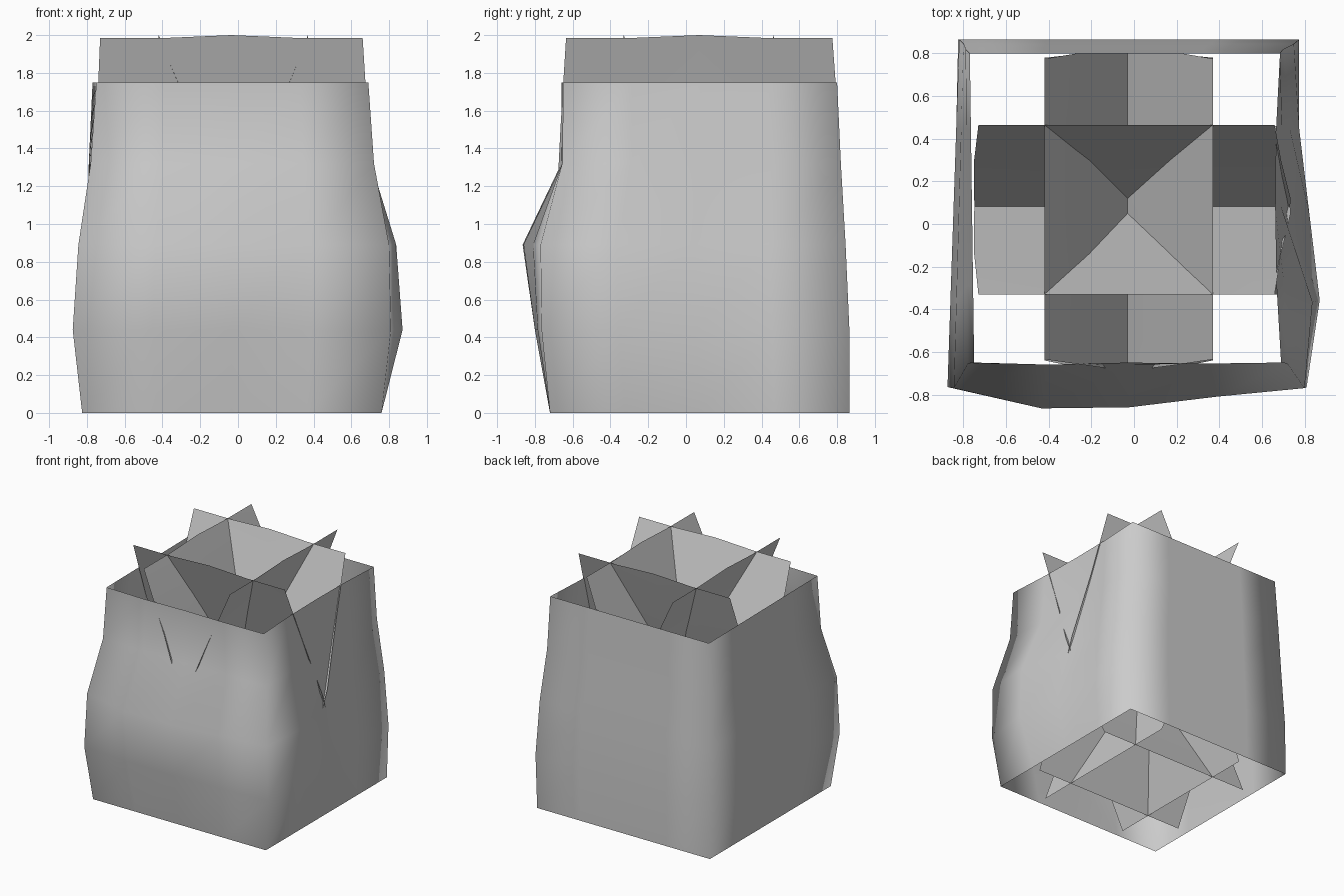
import bpy
import bmesh
from mathutils import Vector

if "Cube" in bpy.data.objects:
    bpy.data.objects.remove(bpy.data.objects["Cube"], do_unlink=True)

grey = bpy.data.materials.new("light_grey")
grey.use_nodes = True
COLOUR = (0.6, 0.6, 0.6, 1)
grey.diffuse_color = COLOUR
grey.node_tree.nodes["Principled BSDF"].inputs["Base Color"].default_value = COLOUR


def build_grid(name, rows, closed):
    """Skin rows of points with quads and make an object of them."""
    bm = bmesh.new()
    grid = [[bm.verts.new(p) for p in row] for row in rows]
    count = len(rows[0])
    for low, high in zip(grid, grid[1:]):
        for i in range(count if closed else count - 1):
            j = (i + 1) % count
            bm.faces.new((low[i], low[j], high[j], high[i]))
    for face in bm.faces:
        face.smooth = True
    mesh = bpy.data.meshes.new(name)
    bm.to_mesh(mesh)
    bm.free()
    mesh.materials.append(grey)
    obj = bpy.data.objects.new(name, mesh)
    bpy.context.collection.objects.link(obj)
    return obj


def side(a, b, outward, bulge):
    """Start corner plus three bulged points along one wall."""
    points = [a]
    for k, amount in enumerate(bulge):
        points.append(a.lerp(b, (k + 1) / 4) + outward * amount)
    return points


# Bag wall: z, left x front/back, right x front/back, y front/back, bulges
FLAT = (0, 0, 0)
levels = [
    (0.00, -.825, -.825, .76, .76, -.72, .865, FLAT, FLAT),
    (0.44, -.875, -.82, .81, .775, -.765, .865, (.035, .035, .02), (.07, .03, -.01)),
    (0.89, -.845, -.80, .80, .75, -.77, .845, (.095, .09, .04), (.05, -.05, -.03)),
    (1.32, -.78, -.79, .72, .70, -.655, .82, (.005, .005, 0), (-.01, -.02, -.01)),
    (1.75, -.75, -.77, .69, .685, -.65, .80, (.01, 0, .005), (-.02, -.025, -.02)),
]
rings = []
for z, lf, lb, rf, rb, yf, yb, front, right in levels:
    fl, fr = Vector((lf, yf, z)), Vector((rf, yf, z))
    br, bl = Vector((rb, yb, z)), Vector((lb, yb, z))
    rings.append(side(fl, fr, Vector((0, -1, 0)), front)
                 + side(fr, br, Vector((1, 0, 0)), right)
                 + side(br, bl, Vector((0, 1, 0)), FLAT)
                 + side(bl, fl, Vector((-1, 0, 0)), FLAT))
build_grid("bag_wall", rings, True)


# Crossed inner sheets, each leaning from one side to the other
def sheet(name, along_x, offsets, starts, ends):
    rows = []
    for i, (offset, start, end) in enumerate(zip(offsets, starts, ends)):
        z = i / 2
        row = []
        for k in range(5):
            s = start + (end - start) * k / 4
            height = z - (0.015 if i == 4 and k != 2 else 0)
            row.append((s, offset, height) if along_x else (offset, s, height))
        rows.append(row)
    build_grid(name, rows, False)


x_starts, x_ends = (-.73, -.74, -.75, -.75, -.73), (.69, .72, .735, .69, .66)
y_starts, y_ends = (-.64, -.68, -.69, -.665, -.635), (.78, .80, .81, .81, .775)
sheet("lengthwise_sheet_front", True, (.46, .24, .05, -.14, -.33), x_starts, x_ends)
sheet("lengthwise_sheet_back", True, (-.33, -.09, .12, .30, .465), x_starts, x_ends)
sheet("crosswise_sheet_left", False, (-.42, -.23, -.03, .17, .37), y_starts, y_ends)
sheet("crosswise_sheet_right", False, (.37, .17, -.03, -.21, -.42), y_starts, y_ends)
